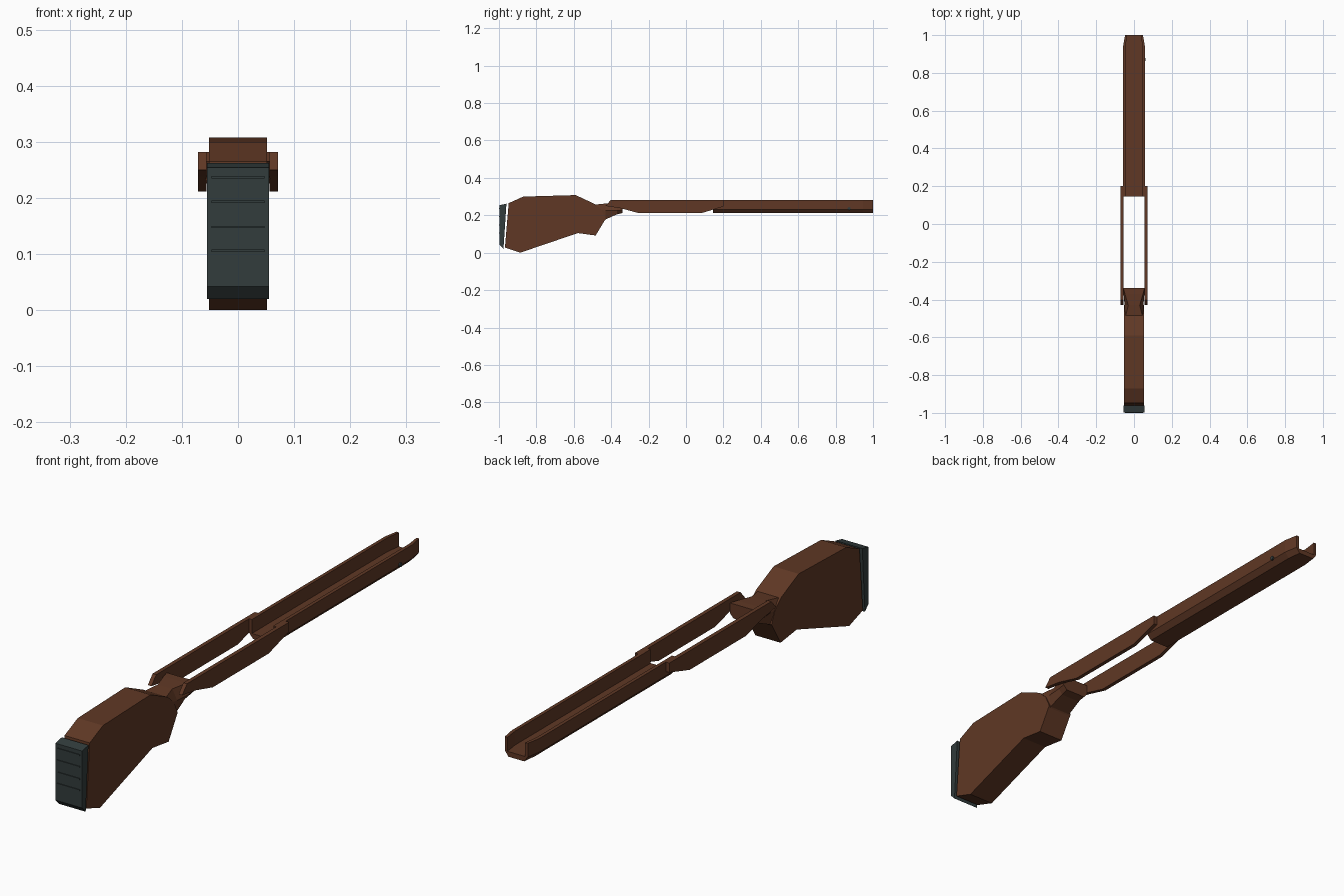
import bpy, bmesh, math

if "Cube" in bpy.data.objects:
    bpy.data.objects.remove(bpy.data.objects["Cube"])


def material(name, rgb):
    m = bpy.data.materials.new(name)
    m.diffuse_color = (*rgb, 1)
    m.use_nodes = True
    m.node_tree.nodes["Principled BSDF"].inputs["Base Color"].default_value = m.diffuse_color
    return m


wood = material("walnut_wood", (0.115, 0.039, 0.018))
rubber = material("dark_rubber", (0.032, 0.045, 0.045))


def loft(name, sections, mat):
    """Skin a list of equal-length closed 3D rings and cap both ends."""
    bm = bmesh.new()
    rings = [[bm.verts.new(p) for p in s] for s in sections]
    n = len(rings[0])
    for a, b in zip(rings, rings[1:]):
        for i in range(n):
            j = (i + 1) % n
            bm.faces.new((a[i], a[j], b[j], b[i]))
    bm.faces.new(rings[0])
    bm.faces.new(rings[-1])
    bmesh.ops.recalc_face_normals(bm, faces=bm.faces)
    me = bpy.data.meshes.new(name)
    bm.to_mesh(me)
    bm.free()
    me.materials.append(mat)
    ob = bpy.data.objects.new(name, me)
    bpy.context.collection.objects.link(ob)
    return ob


def side_plate(name, profile, x0, x1, mat):
    """Extrude a (y, z) side profile from x0 to x1."""
    return loft(name, [[(x, y, z) for y, z in profile] for x in (x0, x1)], mat)


# Butt of the stock
side_plate("butt", [(-0.948, 0.265), (-0.87, 0.30), (-0.59, 0.308), (-0.487, 0.26),
                    (-0.45, 0.225), (-0.43, 0.18), (-0.483, 0.092), (-0.578, 0.105),
                    (-0.887, 0.0), (-0.968, 0.028)], -0.052, 0.052, wood)

# Recoil pad with raised ribs on its rear face
side_plate("recoil_pad", [(-0.997, 0.254), (-0.96, 0.262), (-0.976, 0.02),
                          (-0.997, 0.042)], -0.055, 0.055, rubber)
for i, z in enumerate((0.237, 0.193, 0.148, 0.106)):
    side_plate(f"pad_rib_{i + 1}", [(-1.0, z - 0.002), (-1.0, z + 0.002),
                                    (-0.99, z + 0.002), (-0.99, z - 0.002)],
               -0.047, 0.047, rubber)

# Neck: six-sided sections flaring forward (y, then half width and z of top, middle, bottom)
neck = [(-0.49, 0.045, 0.257, 0.052, 0.235, 0.052, 0.11),
        (-0.43, 0.030, 0.263, 0.050, 0.225, 0.045, 0.178),
        (-0.37, 0.048, 0.266, 0.055, 0.225, 0.040, 0.205),
        (-0.34, 0.056, 0.266, 0.057, 0.228, 0.042, 0.212)]
loft("neck", [[(-a, y, p), (a, y, p), (b, y, q), (c, y, r), (-c, y, r), (-b, y, q)]
              for y, a, p, b, q, c, r in neck], wood)

# Side rails around the open receiver slot
rail = [(-0.43, 0.25), (-0.402, 0.282), (0.2, 0.282), (0.2, 0.247),
        (0.08, 0.211), (-0.25, 0.211), (-0.35, 0.238)]
for side, s in (("left", -1), ("right", 1)):
    side_plate(f"{side}_rail", rail, s * 0.056, s * 0.071, wood)


# Fore-end: open channel with chamfered lower edges, pinched at the tip
def channel(y, k):
    half = [(0.039, 0.211), (0.057, 0.231), (0.057, 0.282), (0.044, 0.282), (0.044, 0.230)]
    ring = half + [(-x, z) for x, z in reversed(half)]
    return [(x * k, y, z) for x, z in ring]


loft("fore_end", [channel(0.145, 1), channel(0.945, 1), channel(1.0, 0.83)], wood)

# Sling stud on the right of the fore-end
bpy.ops.mesh.primitive_cylinder_add(vertices=8, radius=0.008, depth=0.012,
                                    location=(0.056, 0.872, 0.236),
                                    rotation=(0, math.pi / 2, 0))
stud = bpy.context.object
stud.name = "sling_stud"
stud.data.materials.append(rubber)
